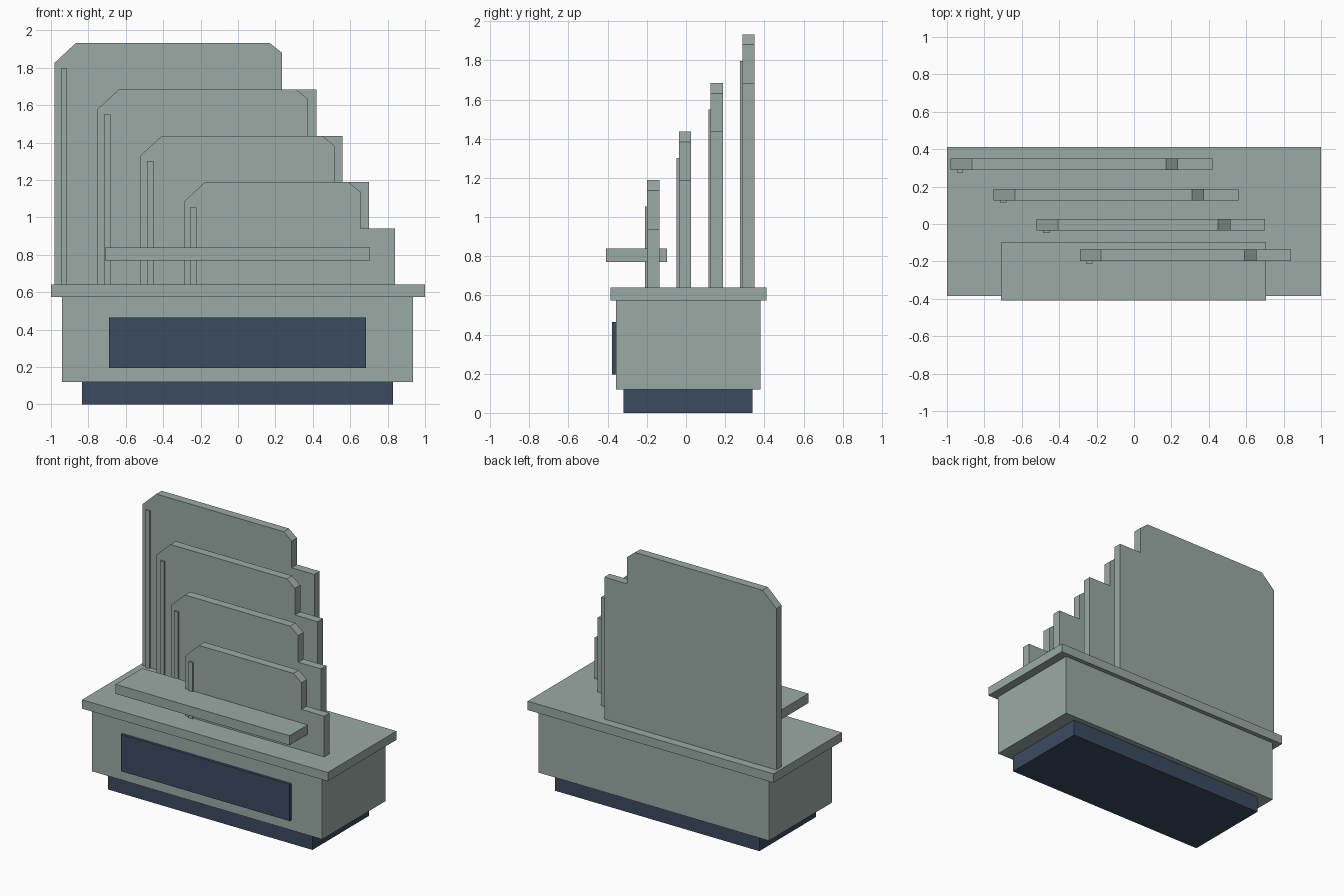
import bpy
import bmesh

cube = bpy.data.objects.get("Cube")
if cube:
    bpy.data.objects.remove(cube, do_unlink=True)


def make_material(name, rgb):
    mat = bpy.data.materials.new(name)
    mat.use_nodes = True
    colour = (*rgb, 1)
    mat.diffuse_color = colour
    mat.node_tree.nodes["Principled BSDF"].inputs["Base Color"].default_value = colour
    return mat


grey = make_material("grey green", (0.328, 0.402, 0.376))
navy = make_material("dark navy", (0.044, 0.069, 0.120))


def extrude_profile(name, profile, y0, y1, mat):
    """Extrude an x-z outline from y0 to y1."""
    bm = bmesh.new()
    face = bm.faces.new([bm.verts.new((x, y0, z)) for x, z in profile])
    result = bmesh.ops.extrude_face_region(bm, geom=[face])
    moved = [g for g in result["geom"] if isinstance(g, bmesh.types.BMVert)]
    bmesh.ops.translate(bm, verts=moved, vec=(0, y1 - y0, 0))
    bmesh.ops.recalc_face_normals(bm, faces=bm.faces)
    mesh = bpy.data.meshes.new(name)
    bm.to_mesh(mesh)
    bm.free()
    mesh.materials.append(mat)
    obj = bpy.data.objects.new(name, mesh)
    bpy.context.collection.objects.link(obj)
    return obj


def box(name, x0, x1, y0, y1, z0, z1, mat):
    return extrude_profile(name, [(x0, z0), (x1, z0), (x1, z1), (x0, z1)], y0, y1, mat)


# Base: plinth, body, front plate and overhanging top
box("plinth", -0.835, 0.83, -0.32, 0.34, 0, 0.12, navy)
box("base_body", -0.94, 0.935, -0.357, 0.38, 0.12, 0.575, grey)
box("front_plate", -0.69, 0.685, -0.377, -0.357, 0.195, 0.465, navy)
box("base_top", -1, 1, -0.385, 0.412, 0.575, 0.64, grey)

# Front shelf passing through the lowest panel
box("front_shelf", -0.71, 0.705, -0.408, -0.098, 0.77, 0.84, grey)

# Four stepped panels, each with a thin upright strip near its right edge
floor = 0.64
panel_count = 4
for i in range(panel_count):
    left = -0.98 + 0.23 * i
    right = 0.42 + 0.14 * i
    top = 1.932 - 0.248 * i
    front = 0.288 - 0.162 * i
    shoulder = right - 0.185
    step = top - 0.248
    outline = [
        (left, floor), (left, top - 0.105), (left + 0.113, top),
        (shoulder - 0.065, top), (shoulder, top - 0.052),
        (shoulder, step), (right, step), (right, floor),
    ]
    extrude_profile(f"panel_{i + 1}", outline, front, front + 0.062, grey)
    box(f"panel_strip_{i + 1}", left + 0.034, left + 0.067,
        front - 0.012, front, floor, top - 0.135, grey)
